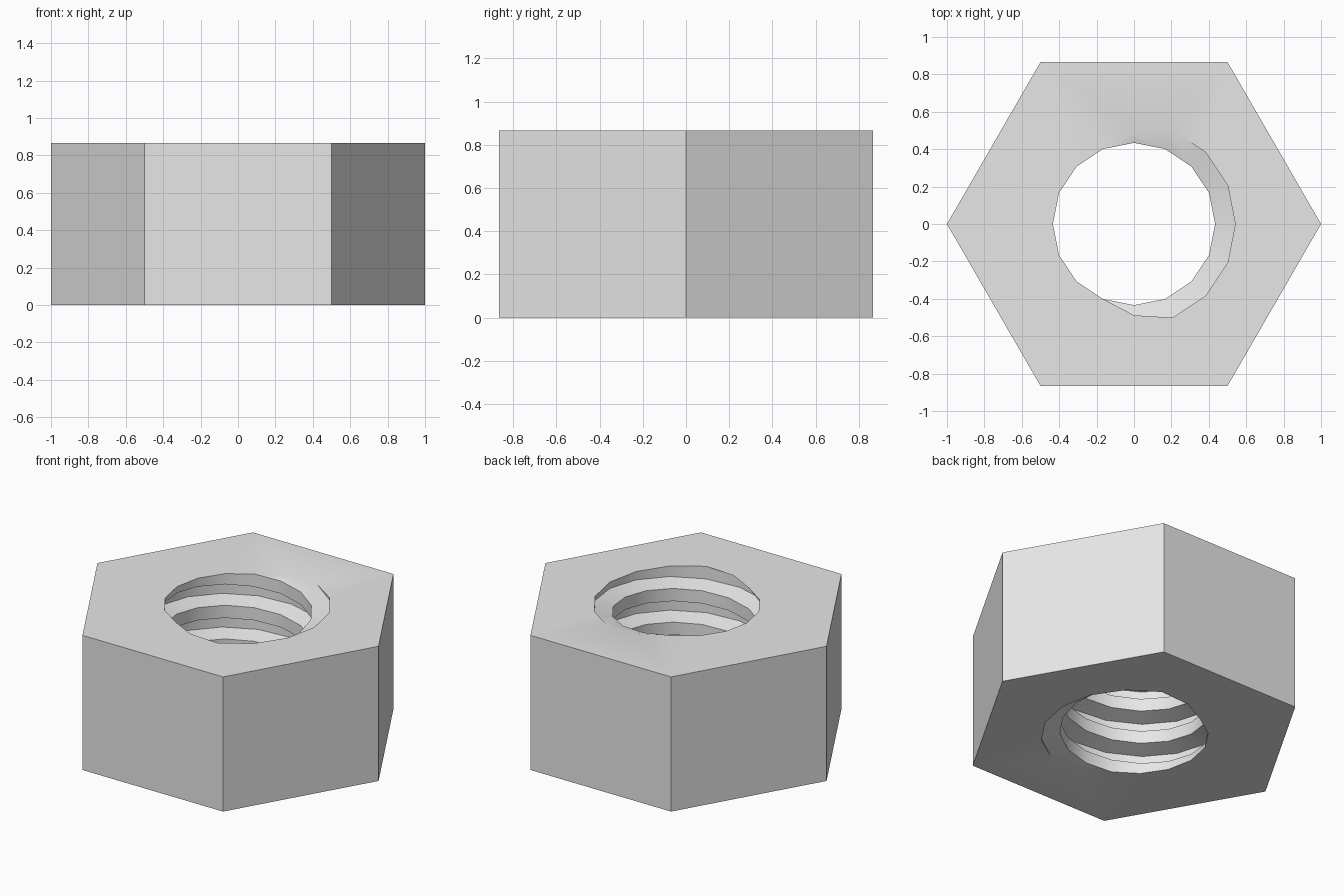
import bpy
import bmesh
from math import sin, cos, radians

cube = bpy.data.objects.get("Cube")
if cube:
    bpy.data.objects.remove(cube, do_unlink=True)

HEIGHT = 0.866
TURNS = 4
PITCH = HEIGHT / TURNS
CREST, ROOT = 0.434, 0.542       # inner and outer thread radii
ROOT_END, CREST_START = 67.5, 112.5   # thread profile, in degrees of one turn
SEGMENTS = 16


def polar(radius, angle, z):
    return (radius * cos(radians(angle)), radius * sin(radians(angle)), z)


def thread_radius(phase):
    """Trapezoid thread profile over one turn."""
    a = abs((phase + 180) % 360 - 180)
    k = (CREST_START - a) / (CREST_START - ROOT_END)
    return CREST + (ROOT - CREST) * min(1, max(0, k))


def thread_column(bm, angle):
    """Profile corners at one angle, trimmed to the two end planes."""
    column = []
    for turn in range(-TURNS - 2, 3):
        for corner in (CREST_START, ROOT_END, -ROOT_END, -CREST_START):
            z = HEIGHT + PITCH * ((angle - corner) / 360 + turn)
            z = min(HEIGHT, max(0, z))
            r = thread_radius(angle - 360 * (z - HEIGHT) / PITCH)
            column.append(bm.verts.new(polar(r, angle, z)))
    return column


bm = bmesh.new()

# Threaded bore: a right-handed helix
columns = [thread_column(bm, 360 * i / SEGMENTS) for i in range(SEGMENTS + 1)]
for a, b in zip(columns, columns[1:]):
    for j in range(len(a) - 1):
        bm.faces.new((a[j], b[j], b[j + 1], a[j + 1]))
bmesh.ops.remove_doubles(bm, verts=bm.verts[:], dist=0.0005)

# Six outer walls
rings = [[bm.verts.new(polar(1, 60 * i, z)) for i in range(6)] for z in (0, HEIGHT)]
for i in range(6):
    n = (i + 1) % 6
    bm.faces.new((rings[0][i], rings[0][n], rings[1][n], rings[1][i]))

# Flat end faces between the hexagon and the bore
for z in (0, HEIGHT):
    rim = [e for e in bm.edges if len(e.link_faces) == 1
           and all(abs(v.co.z - z) < 0.001 for v in e.verts)]
    bmesh.ops.triangle_fill(bm, edges=rim, use_beauty=True, use_dissolve=False)
bmesh.ops.recalc_face_normals(bm, faces=bm.faces[:])

mesh = bpy.data.meshes.new("hex_nut")
bm.to_mesh(mesh)
bm.free()
nut = bpy.data.objects.new("hex_nut", mesh)
bpy.context.collection.objects.link(nut)

# Plain grey metal
grey = bpy.data.materials.new("light_grey")
grey.use_nodes = True
colour = (0.8, 0.8, 0.8, 1)
grey.diffuse_color = colour
grey.node_tree.nodes["Principled BSDF"].inputs["Base Color"].default_value = colour
mesh.materials.append(grey)

bpy.ops.object.select_all(action="DESELECT")
nut.select_set(True)
bpy.context.view_layer.objects.active = nut
bpy.ops.object.shade_smooth_by_angle(angle=radians(30))
